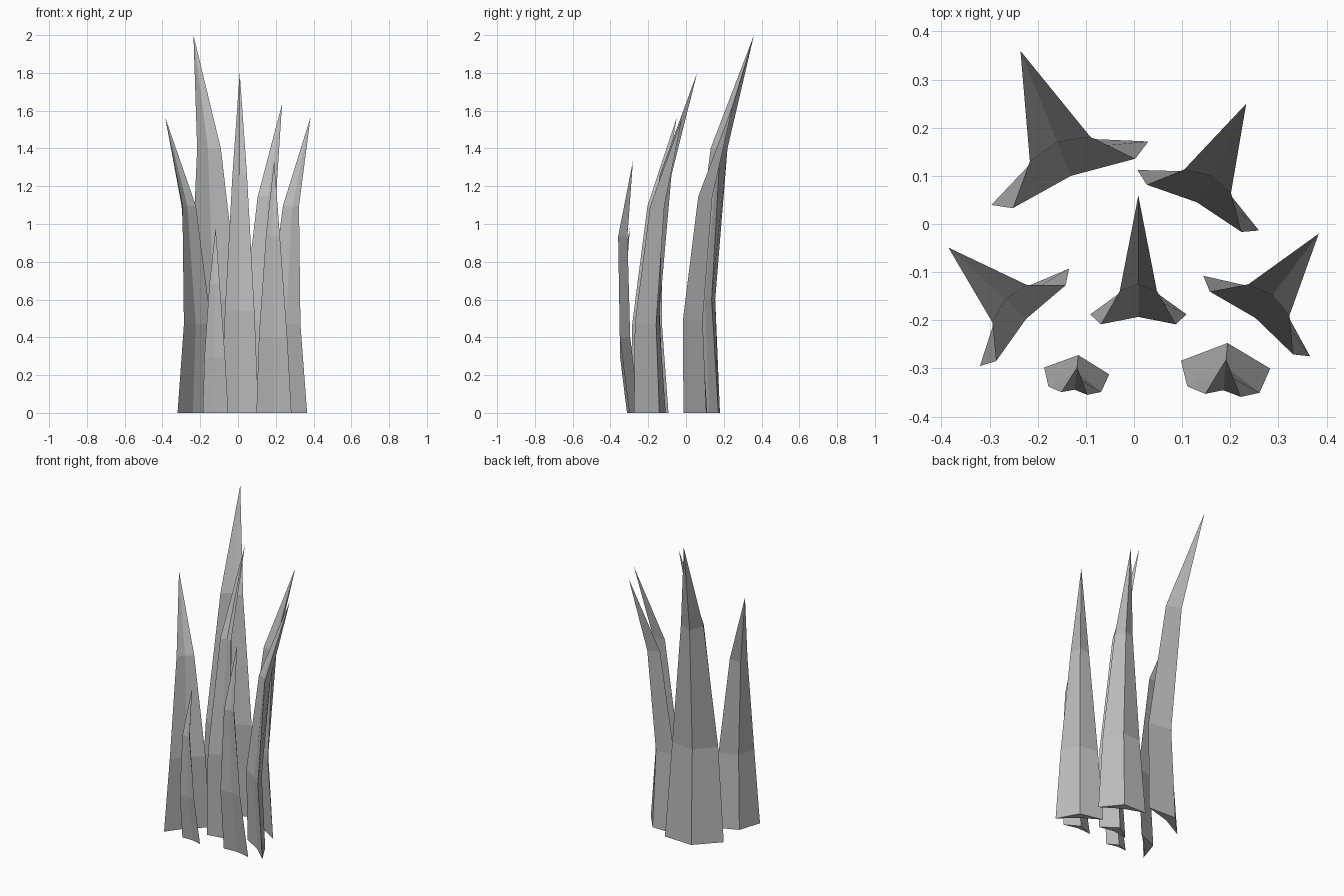
import bpy
import bmesh
from math import radians
from mathutils import Matrix, Vector

cube = bpy.data.objects.get("Cube")
if cube:
    bpy.data.objects.remove(cube, do_unlink=True)

GREY = (0.5, 0.5, 0.5, 1.0)
mat = bpy.data.materials.new("light_grey")
mat.use_nodes = True
mat.diffuse_color = GREY
mat.node_tree.nodes["Principled BSDF"].inputs["Base Color"].default_value = GREY

# Per section: level, width, then depth of side edges, front groove and back
# ridge. Last value: depth of the tip. Depths are fractions of the height.
ARCHING = [(0, 1, 0.003, 0.0125, 0.043),
           (0.3, 0.78, -0.0085, 0, 0.0295),
           (0.7, 0.385, 0.03, 0.038, 0.0645)], 0.14
UPRIGHT = [(0, 1, 0.0285, 0.039, 0.0622),
           (0.3, 0.81, -0.0105, 0, 0.026),
           (0.7, 0.4, -0.0195, -0.0115, 0.015)], 0.037


def blade(name, x, y, angle, width, height, shape):
    """Loft chevron sections into one pointed, bent blade."""
    sections, tip = shape
    place = Matrix.Translation((x, y, 0)) @ Matrix.Rotation(radians(angle), 4, 'Z')
    bm = bmesh.new()
    rings = []
    for level, scale, side, groove, ridge in sections:
        half = width * scale
        outline = ((-half, side), (0, groove), (half, side), (0, ridge))
        rings.append([bm.verts.new(place @ Vector((u, v * height, level * height)))
                      for u, v in outline])
    point = bm.verts.new(place @ Vector((0, tip * height, height)))
    for i in range(4):
        j = (i + 1) % 4
        for a, b in zip(rings, rings[1:]):
            bm.faces.new((a[i], a[j], b[j], b[i]))
        bm.faces.new((rings[-1][i], rings[-1][j], point))
    # base cap, split along the middle of the chevron
    left, groove, right, ridge = rings[0]
    bm.faces.new((left, ridge, groove))
    bm.faces.new((groove, ridge, right))
    bmesh.ops.recalc_face_normals(bm, faces=bm.faces)
    mesh = bpy.data.meshes.new(name)
    bm.to_mesh(mesh)
    bm.free()
    mesh.materials.append(mat)
    bpy.context.collection.objects.link(bpy.data.objects.new(name, mesh))


# Tall blades that arch backwards
blade("center_blade", 0.009, -0.193, 0, 0.1, 1.8, ARCHING)
blade("back_right_blade", -0.131, 0.1, 22, 0.176, 2.0, ARCHING)
blade("back_left_blade", 0.131, 0.045, -26.5, 0.141, 1.635, ARCHING)
blade("right_blade", -0.224, -0.197, 47.5, 0.137, 1.565, ARCHING)
blade("left_blade", 0.252, -0.195, -37, 0.139, 1.565, ARCHING)

# Short upright blades at the front
blade("front_left_blade", 0.187, -0.33, -5, 0.093, 1.335, UPRIGHT)
blade("front_right_blade", -0.122, -0.333, -6, 0.068, 0.98, UPRIGHT)
